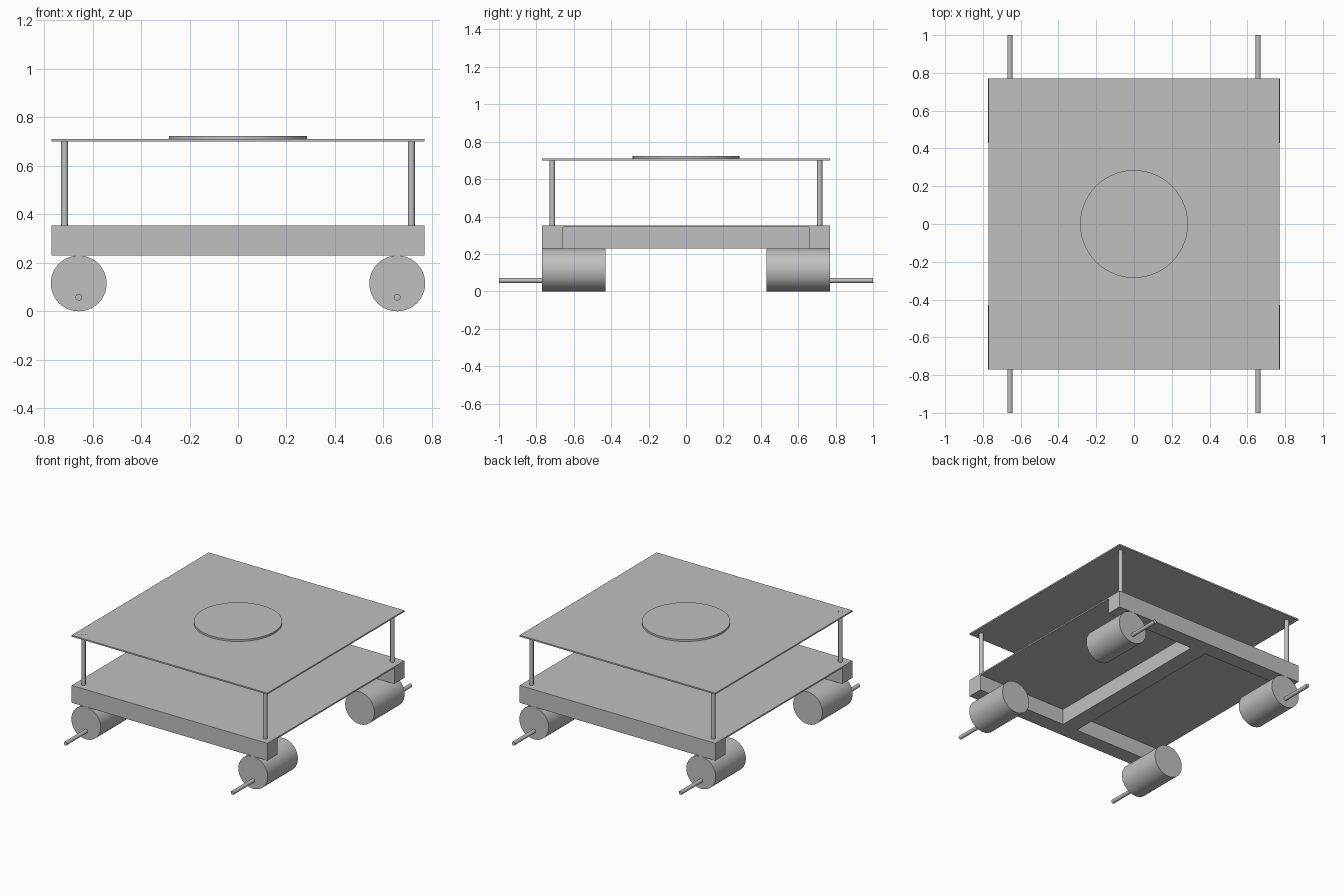
import bpy
import bmesh
import math
from mathutils import Matrix, Vector

cube = bpy.data.objects.get("Cube")
if cube:
    bpy.data.objects.remove(cube, do_unlink=True)

# Single plain grey
grey = bpy.data.materials.new("plain_grey")
grey.use_nodes = True
colour = (0.53, 0.53, 0.53, 1.0)
grey.diffuse_color = colour
grey.node_tree.nodes["Principled BSDF"].inputs["Base Color"].default_value = colour


def finish(name, bm):
    mesh = bpy.data.meshes.new(name)
    bm.to_mesh(mesh)
    bm.free()
    mesh.materials.append(grey)
    obj = bpy.data.objects.new(name, mesh)
    bpy.context.collection.objects.link(obj)
    return obj


def box(name, low, high):
    low, high = Vector(low), Vector(high)
    bm = bmesh.new()
    place = Matrix.Translation((low + high) / 2) @ Matrix.Diagonal((high - low).to_4d())
    bmesh.ops.create_cube(bm, size=1, matrix=place)
    return finish(name, bm)


def rod(name, start, end, radius, sides=32):
    start, end = Vector(start), Vector(end)
    axis = end - start
    turn = axis.to_track_quat("Z", "Y").to_matrix().to_4x4()
    bm = bmesh.new()
    bmesh.ops.create_cone(bm, cap_ends=True, segments=sides, radius1=radius,
                          radius2=radius, depth=axis.length,
                          matrix=Matrix.Translation((start + end) / 2) @ turn)
    obj = finish(name, bm)
    bpy.ops.object.select_all(action="DESELECT")
    obj.select_set(True)
    bpy.context.view_layer.objects.active = obj
    bpy.ops.object.shade_smooth_by_angle(angle=math.radians(40))
    return obj


HALF = 0.77          # half width of the body
INNER = 0.657        # inner face of the end bars
BASE, DECK = 0.23, 0.353
PLATE, TOP = 0.70, 0.71

# Chassis: two end bars, thin deck between them, spine underneath
box("front_bar", (-HALF, -HALF, BASE), (HALF, -INNER, DECK))
box("back_bar", (-HALF, INNER, BASE), (HALF, HALF, DECK))
box("deck", (-HALF, -INNER, DECK - 0.01), (HALF, INNER, DECK))
box("centre_beam", (-0.06, -INNER, BASE), (0.06, INNER, DECK - 0.01))

# Upper plate with round pad
box("top_plate", (-HALF, -HALF, PLATE), (HALF, HALF, TOP))
rod("round_pad", (0, 0, TOP), (0, 0, 0.723), 0.285, 96)

# Four corners: motor drum, offset shaft and post
for side, sx in (("left", 1), ("right", -1)):
    for end, sy in (("front", -1), ("back", 1)):
        label = f"{end}_{side}"
        x = sx * 0.657
        rod(f"{label}_motor", (x, sy * 0.43, 0.115), (x, sy * HALF, 0.115), 0.115, 64)
        rod(f"{label}_shaft", (x, sy * HALF, 0.058), (x, sy, 0.058), 0.0135)
        # The front right post shows through the plate
        post_top = TOP + 0.001 if label == "front_right" else PLATE
        p = 0.715
        rod(f"{label}_post", (sx * p, sy * p, DECK), (sx * p, sy * p, post_top), 0.0145)
